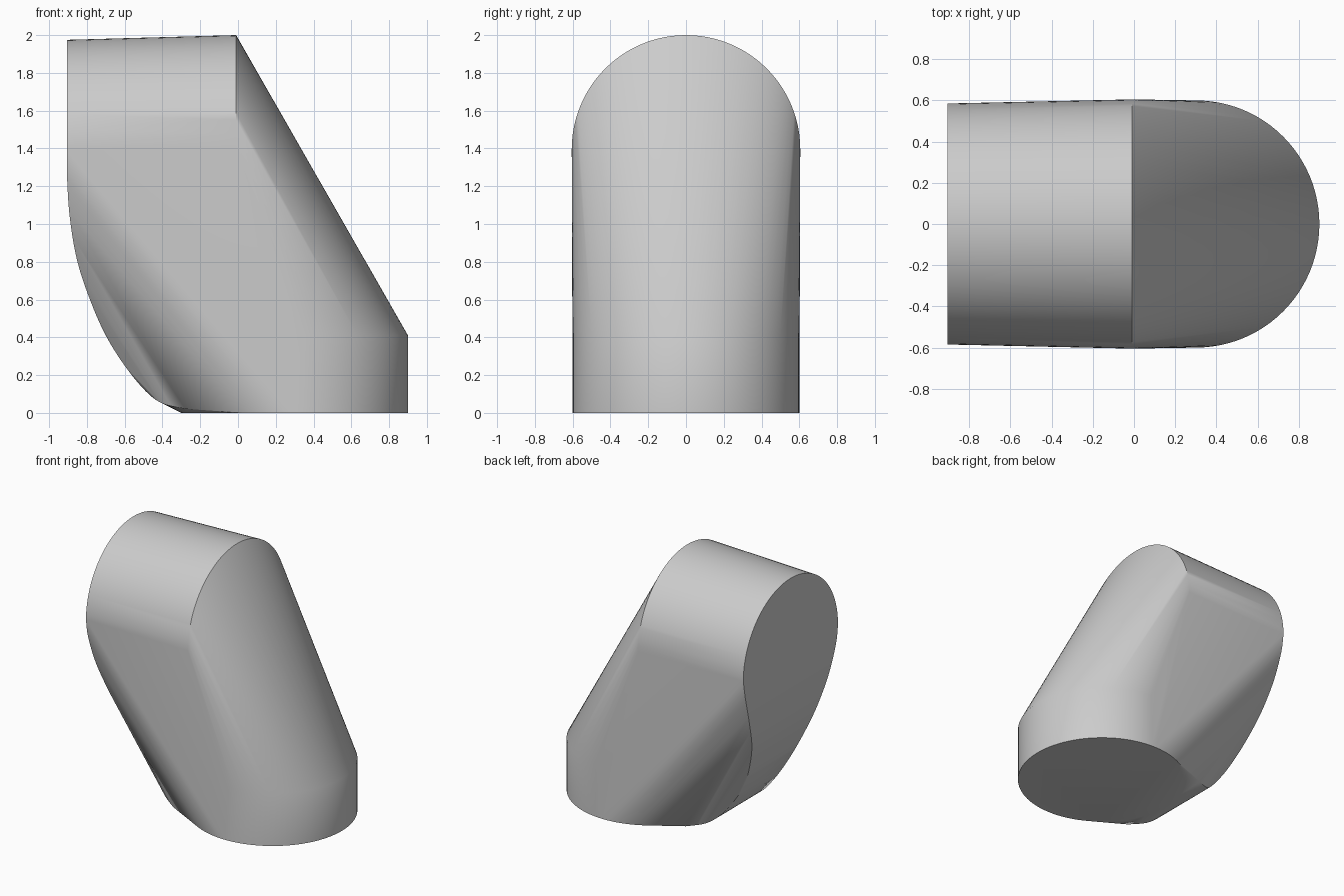
import bpy, bmesh, math
from mathutils import Vector

cube = bpy.data.objects.get("Cube")
if cube:
    bpy.data.objects.remove(cube, do_unlink=True)

# Single grey material
grey = bpy.data.materials.new("plain_grey")
grey.use_nodes = True
colour = (0.6, 0.6, 0.6, 1)
grey.diffuse_color = colour
grey.node_tree.nodes["Principled BSDF"].inputs["Base Color"].default_value = colour


def base_ring(z, n=96):
    """Horizontal circle of the foot."""
    return [Vector((0.3 + 0.6 * math.cos(a), 0.6 * math.sin(a), z))
            for a in (2 * math.pi * i / n for i in range(n))]


def upper_arch(x, radius, zc, n=48):
    """Upright half circle across the top tube."""
    return [Vector((x, radius * math.cos(a), zc + radius * math.sin(a)))
            for a in (math.pi * i / n for i in range(n + 1))]


def smooth_path(pts, steps=5):
    """Catmull-Rom curve through the given points."""
    p = [Vector(q) for q in pts]
    p = [2 * p[0] - p[1]] + p + [2 * p[-1] - p[-2]]
    out = []
    for a, b, c, d in zip(p, p[1:], p[2:], p[3:]):
        for i in range(steps):
            t = i / steps
            out.append(0.5 * (2 * b + (c - a) * t + (2 * a - 5 * b + 4 * c - d) * t * t
                              + (3 * b - a - 3 * c + d) * t ** 3))
    return out + [p[-2]]


# Curved rim running from the end face down under the heel
rim = smooth_path([
    (-0.905, 0.585, 1.39), (-0.905, 0.56, 1.25), (-0.89, 0.49, 1.03),
    (-0.85, 0.40, 0.80), (-0.78, 0.33, 0.59), (-0.70, 0.28, 0.41),
    (-0.60, 0.27, 0.25), (-0.49, 0.28, 0.116), (-0.40, 0.33, 0.05),
    (-0.28, 0.40, 0.022)])
rim += [Vector((v.x, -v.y, v.z)) for v in rim]

# The bent tube is the skin stretched over the foot, the arches and the rim
points = (base_ring(0) + base_ring(0.41)
          + upper_arch(-0.01, 0.605, 1.395) + upper_arch(-0.905, 0.585, 1.39) + rim)
bm = bmesh.new()
for p in points:
    bm.verts.new(p)
bmesh.ops.remove_doubles(bm, verts=bm.verts[:], dist=0.0005)
hull = bmesh.ops.convex_hull(bm, input=bm.verts[:], use_existing_faces=False)
unused = {g for g in hull["geom_interior"] + hull["geom_unused"]
          if isinstance(g, bmesh.types.BMVert)}
bmesh.ops.delete(bm, geom=list(unused), context="VERTS")
bmesh.ops.dissolve_limit(bm, angle_limit=math.radians(0.3),
                         verts=bm.verts[:], edges=bm.edges[:])
bmesh.ops.recalc_face_normals(bm, faces=bm.faces[:])

mesh = bpy.data.meshes.new("bent_tube")
bm.to_mesh(mesh)
bm.free()
mesh.materials.append(grey)
tube = bpy.data.objects.new("bent_tube", mesh)
bpy.context.collection.objects.link(tube)

# Smooth sides with crisp rims
bpy.ops.object.select_all(action="DESELECT")
tube.select_set(True)
bpy.context.view_layer.objects.active = tube
bpy.ops.object.shade_smooth_by_angle(angle=math.radians(32))
